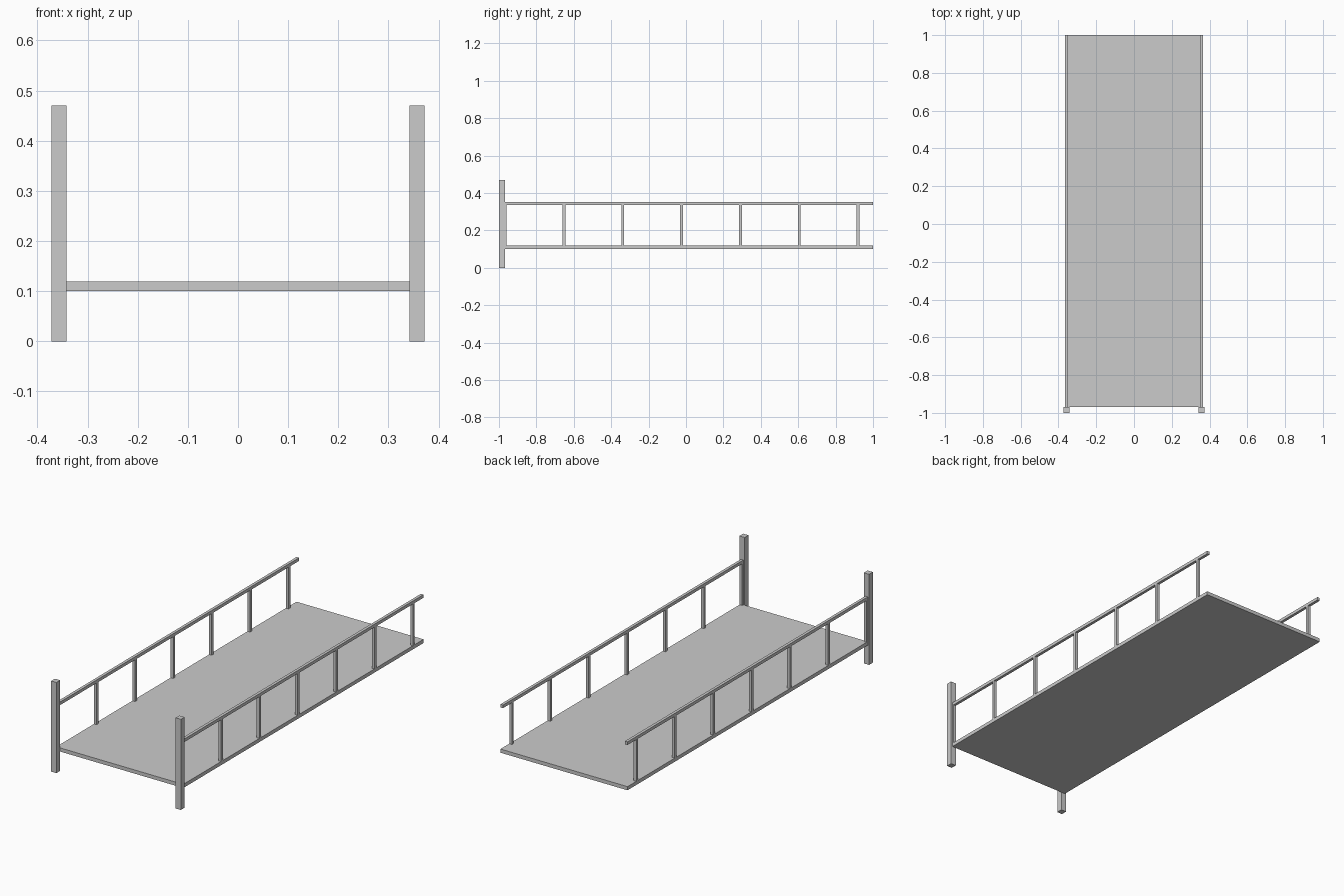
import bpy

if "Cube" in bpy.data.objects:
    bpy.data.objects.remove(bpy.data.objects["Cube"])


def box(name, x0, x1, y0, y1, z0, z1):
    """Add a box spanning the given limits."""
    bpy.ops.mesh.primitive_cube_add(
        size=1, location=((x0 + x1) / 2, (y0 + y1) / 2, (z0 + z1) / 2))
    ob = bpy.context.object
    ob.name = name
    ob.scale = (x1 - x0, y1 - y0, z1 - z0)
    bpy.ops.object.transform_apply(location=False, rotation=False, scale=True)
    return ob


POST_X = 0.357      # centre line of posts, rails and balusters
HALF = 0.0075       # half thickness of rails and balusters
DECK_TOP = 0.119
RAIL_BOTTOM, RAIL_TOP = 0.335, 0.351
FRONT, BACK = -0.969, 1.0

# Walkway deck
box("deck", -POST_X - HALF, POST_X + HALF, FRONT, BACK, 0.1, DECK_TOP)

for side, s in (("left", -1), ("right", 1)):
    x = s * POST_X
    # Front post
    box(side + "_post", x - 0.015, x + 0.015, -1.0, FRONT, 0.0, 0.47)
    # Top rail
    box(side + "_rail", x - HALF, x + HALF, FRONT, BACK, RAIL_BOTTOM, RAIL_TOP)
    # Balusters, the first one set against the post
    for i in range(7):
        y = -0.967 + i * 0.3145
        box(f"{side}_baluster_{i + 1}", x - HALF, x + HALF,
            y - HALF, y + HALF, DECK_TOP, RAIL_BOTTOM)
